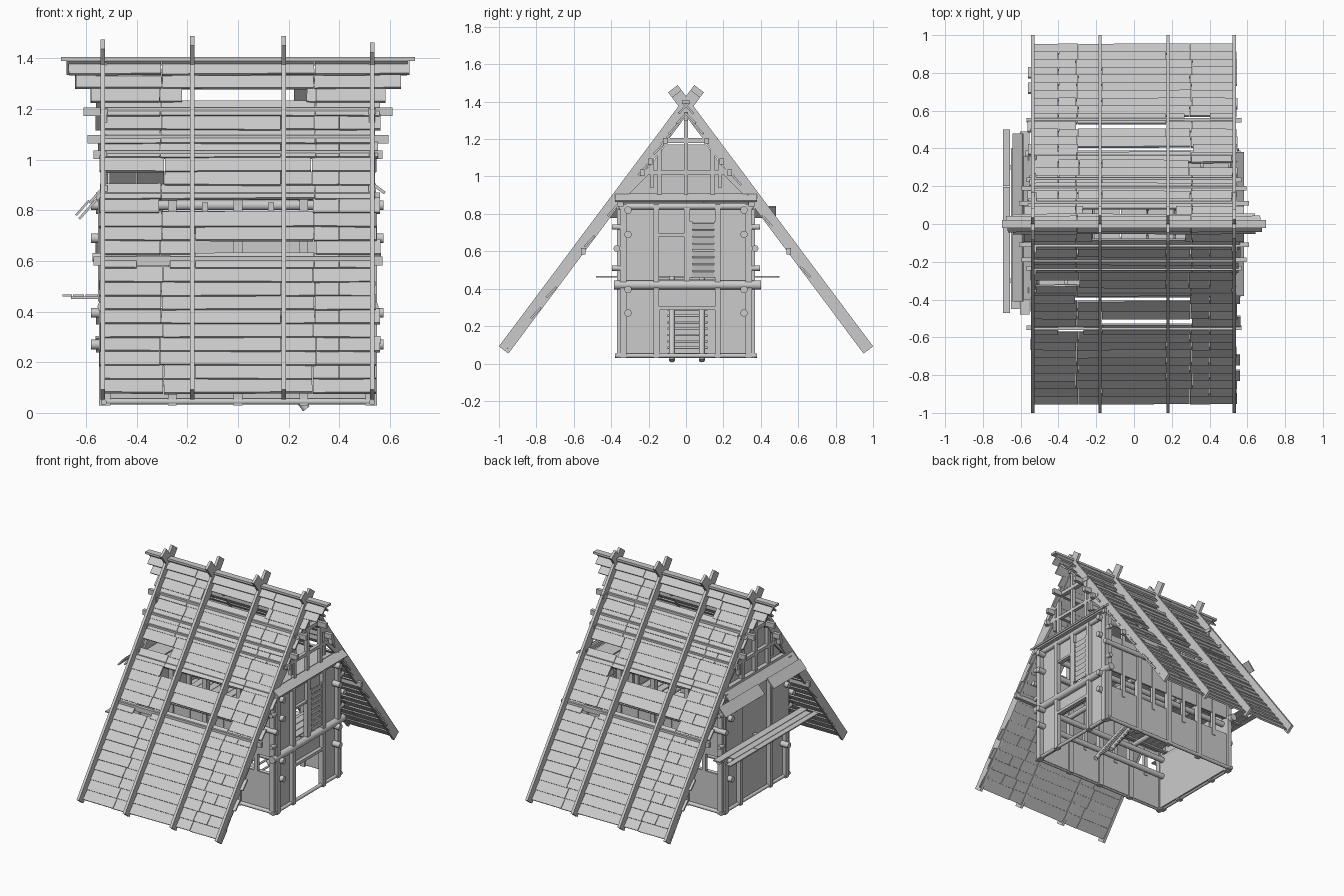
import bpy, bmesh, random
from math import radians
from mathutils import Vector, Matrix

if "Cube" in bpy.data.objects:
    bpy.data.objects.remove(bpy.data.objects["Cube"])

random.seed(4)
SL = 1.337                                  # roof slope dz/dy
RIDGE = 1.376
PITCH = 0.0547                              # height of one board course


def finish(name, bm, smooth=False):
    me = bpy.data.meshes.new(name)
    bm.to_mesh(me)
    bm.free()
    if smooth:
        for p in me.polygons:
            p.use_smooth = len(p.vertices) == 4
    ob = bpy.data.objects.new(name, me)
    bpy.context.collection.objects.link(ob)
    return ob


def add_cube(bm, mat, size):
    bmesh.ops.create_cube(bm, size=1, matrix=mat @ Matrix.Diagonal((*size, 1)))


def box(name, x, y, z):
    """Box from (min, max) ranges on each axis."""
    bm = bmesh.new()
    c = [(a[0] + a[1]) / 2 for a in (x, y, z)]
    add_cube(bm, Matrix.Translation(c), [abs(a[1] - a[0]) for a in (x, y, z)])
    return finish(name, bm)


def frame(p0, p1):
    p0, p1 = Vector(p0), Vector(p1)
    d = p1 - p0
    return Matrix.Translation((p0 + p1) / 2) @ d.to_track_quat('X', 'Z').to_matrix().to_4x4(), d.length


def beam(name, p0, p1, w, h, roll=0):
    m, l = frame(p0, p1)
    bm = bmesh.new()
    add_cube(bm, m @ Matrix.Rotation(radians(roll), 4, 'X'), (l, w, h))
    return finish(name, bm)


def log(name, p0, p1, r, n=10):
    m, l = frame(p0, p1)
    bm = bmesh.new()
    bmesh.ops.create_cone(bm, cap_ends=True, segments=n, radius1=r, radius2=r, depth=l,
                          matrix=m @ Matrix.Rotation(radians(90), 4, 'Y'))
    return finish(name, bm, True)


# Roof boards: one slope, then a copy turned half way round
gaps = {21: (-0.22, 0.27), 15: (-0.6, -0.31), 13: (-0.31, 0.29), 9: (-0.40, -0.27), 10: (-0.17, 0.3)}
wide = {23: 0.66, 22: 0.63, 21: 0.58}
bm = bmesh.new()
for i in range(24):
    z = 0.08 + PITCH * (i + 0.5)
    y = -(RIDGE - 0.033 - z) / SL
    end = wide.get(i, 0.535)
    j = 0.3 + random.uniform(-0.01, 0.01)
    cuts = [-end - random.uniform(0, .015), -j, j, end + random.uniform(0, .03)]
    if i % 2 and i < 21:
        cuts[2:2] = [random.choice((-0.17, 0.17))]
        cuts[-1:-1] = [0.4]
    pieces = []
    for a, b in zip(cuts, cuts[1:]):
        g = gaps.get(i)
        if g:
            pieces += [(a, min(b, g[0])), (max(a, g[1]), b)]
        else:
            pieces.append((a, b))
    for a, b in pieces:
        if b - a < 0.02:
            continue
        m = Matrix.Translation(((a + b) / 2, min(y, -0.012), z))
        m = m @ Matrix.Rotation(radians(53.2 - 6 + random.uniform(-2, 2)), 4, 'X')
        m = m @ Matrix.Rotation(radians(random.uniform(-0.6, 0.6)), 4, 'Z')
        add_cube(bm, m, (b - a - 0.003, 0.078, 0.011))
front = finish("roof_boards_front", bm)
back = front.copy()
back.name = "roof_boards_back"
back.rotation_euler[2] = radians(180)
bpy.context.collection.objects.link(back)
box("ridge_cap", (-0.70, 0.70), (-0.022, 0.022), (1.39, 1.405))
box("ridge_beam", (-0.56, 0.56), (-0.012, 0.012), (1.30, 1.345))

# Rafters crossing above the ridge
for s in (1, -1):
    for x, t in ((-0.535, 0.06), (-0.18, 0.07), (0.18, 0.07), (0.53, 0.05)):
        beam("rafter", (x, -0.975 * s, RIDGE - SL * 0.975), (x, t * s, RIDGE + SL * t), 0.018, 0.064)
    # Purlins along the slopes
    for y, z, e in ((0.55, 0.60, 0.57), (0.11, 1.19, 0.61), (0.19, 1.08, 0.595), (0.235, 1.02, 0.57)):
        box("purlin", (-e, e), (y * s - .012, y * s + .012), (z - .017, z + .017))

# Long side walls
for s in (1, -1):
    log("sill", (-0.54, s * 0.36, 0.045), (0.54, s * 0.36, 0.045), 0.013)
    box("lower_side_panel", (-0.51, 0.51), (s * 0.345, s * 0.357), (0.04, 0.30))
    box("upper_side_panel", (-0.51, 0.51), (s * 0.345, s * 0.357), (0.42, 0.69))
    for x in (-0.52, -0.26, 0, 0.26, 0.52):
        box("side_post", (x - .017, x + .017), (s * 0.335, s * 0.37), (0.03, 0.85))
    for x in (-0.39, -0.13, 0.13, 0.39):
        box("side_stud", (x - .012, x + .012), (s * 0.34, s * 0.362), (0.25, 0.83))
    for z in (0.27, 0.395, 0.69, 0.82):
        log("side_log", (-0.58, s * 0.31, z), (0.575, s * 0.31, z), 0.02)
    box("wall_plate", (-0.56, 0.56), (s * 0.335, s * 0.365), (0.84, 0.87))
    log("side_rail", (-0.575, s * 0.37, 0.615), (0.565, s * 0.37, 0.615), 0.018)

# Gable ends: shared timber frame
for s in (1, -1):
    X = 0.53 * s
    log("gable_sill", (X, -0.38, 0.042), (X, 0.38, 0.042), 0.012)
    log("gable_middle_log", (X, -0.385, 0.42), (X, 0.40, 0.42), 0.025)
    log("gable_top_log", (X, -0.36, 0.84), (X, 0.36, 0.84), 0.018)
    for y in (-0.335, -0.16, 0.17, 0.335):
        w = 0.018 if abs(y) > 0.3 else 0.015
        box("gable_post", (X - .018, X + .018), (y - w, y + w), (0.03, 0.85))
    for t in (1, -1):
        for z in (0.51, 0.73):
            log("peg_log", (X, t * 0.33, z), (X, t * 0.395, z), 0.015)
        box("upper_gable_panel", (X - .022, X - .010), (t * 0.16, t * 0.34), (0.44, 0.84))
        beam("gable_brace", (X, t * 0.34, 0.89), (X, t * 0.18, 1.05), 0.018, 0.03)
        box("attic_post", (X - .012, X + .012), (t * 0.13, t * 0.155), (0.88, 1.19))
        box("attic_corner_post", (X - .012, X + .012), (t * 0.17, t * 0.192), (0.94, 1.1))
    box("tie_beam", (X - .015, X + .015), (-0.36, 0.36), (0.875, 0.90))
    box("collar_beam", (X - .012, X + .012), (-0.27, 0.27), (1.01, 1.032))
    box("upper_collar", (X - .015, X + .015), (-0.15, 0.17), (1.18, 1.205))
    box("king_post", (X - .012, X + .012), (-0.012, 0.012), (0.90, 1.39))

# Right gable: doorway, window and slatted shutter
for y0, y1 in ((-0.35, -0.15), (0.17, 0.35)):
    box("lower_gable_panel", (0.508, 0.52), (y0, y1), (0.04, 0.41))
box("door_lintel", (0.515, 0.545), (-0.16, 0.17), (0.285, 0.305))
box("over_door_panel", (0.508, 0.52), (-0.16, 0.17), (0.30, 0.41))
box("door_jamb", (0.515, 0.545), (-0.155, -0.14), (0.04, 0.29))
box("window_mullion", (0.515, 0.545), (-0.012, 0.022), (0.44, 0.84))
box("over_window_panel", (0.508, 0.52), (-0.16, 0.17), (0.68, 0.84))
box("window_head", (0.515, 0.54), (-0.15, -0.01), (0.68, 0.695))
for y in (0.028, 0.158):
    box("shutter_stile", (0.522, 0.545), (y - .008, y + .008), (0.46, 0.76))
for k in range(8):
    z = 0.475 + k * 0.037
    beam("shutter_slat", (0.535, 0.03, z), (0.535, 0.16, z), 0.008, 0.033, 10)
beam("gable_drip_board", (0.53, 0, 0.905), (0.58, 0, 0.868), 0.76, 0.012)

# Left gable: closed walls and attic infill
box("left_lower_panel", (-0.52, -0.508), (-0.35, 0.35), (0.04, 0.41))
box("left_upper_panel", (-0.52, -0.508), (-0.16, 0.17), (0.44, 0.84))
bm = bmesh.new()
bm.faces.new([bm.verts.new((-0.505, y, z)) for y, z in ((-0.32, 0.88), (0.32, 0.88), (0.11, 1.17), (-0.11, 1.17))])
ob = finish("left_attic_panel", bm)
ob.modifiers.new("thickness", 'SOLIDIFY').thickness = 0.01

# Balcony boards and its bearers
for x, w, y0, y1 in ((-0.675, .038, -0.47, 0.195), (-0.675, .038, 0.20, 0.50),
                     (-0.63, .045, -0.45, 0.40), (-0.578, .05, -0.48, 0.49)):
    box("balcony_board", (x - w / 2, x + w / 2), (y0, y1), (0.46, 0.468))
for y in (-0.3, 0, 0.3):
    box("balcony_bearer", (-0.66, -0.17), (y - .012, y + .012), (0.45, 0.46))

# Awning boards over the balcony, sloping outwards
a, b = Vector((-0.535, 0, 0.888)), Vector((-0.635, 0, 0.775))
for k, (y0, y1) in enumerate(((-0.40, 0.36), (-0.41, -0.05), (0.05, 0.48))):
    o = Vector((0, (y0 + y1) / 2, 0))
    f0, f1 = (0, 0.52) if k == 0 else (0.48, 1)
    lift = Vector((-0.005, 0, 0.005)) * (k > 0)
    beam("awning_board", a.lerp(b, f0) + o + lift, a.lerp(b, f1) + o + lift, y1 - y0, 0.009)
for y in (-0.35, 0.1, 0.34):
    o = Vector((0.008, y, -0.009))
    beam("awning_strut", a + o, b + o, 0.015, 0.01)

# Upper floor with hatch, and attic floor
for k in range(6):
    x = -0.48 + k * 0.053
    box("floor_board", (x, x + 0.05), (-0.34, 0.34), (0.46, 0.469))
for k in range(3):
    x = 0.33 + k * 0.055
    box("floor_board", (x, x + 0.05), (-0.34, 0.34), (0.44, 0.449))
for x in (-0.26, -0.12, 0.30):
    log("floor_joist", (x, -0.35, 0.42), (x, 0.35, 0.42), 0.018)
for k in range(7):
    x = -0.5 + k * 0.144
    box("attic_floor_board", (x, x + 0.135), (-0.33, 0.33), (0.872, 0.882))

# Ladder up to the hatch
a, b = Vector((0.27, 0, 0.016)), Vector((-0.06, 0, 0.46))
for y in (-0.075, 0.085):
    o = Vector((0, y, 0))
    log("ladder_rail", a + o, b + o, 0.016, 8)
for k in range(12):
    p = a.lerp(b, (k + 1) / 13)
    log("ladder_rung", p + Vector((0, -0.10, 0)), p + Vector((0, 0.115, 0)), 0.007, 6)
